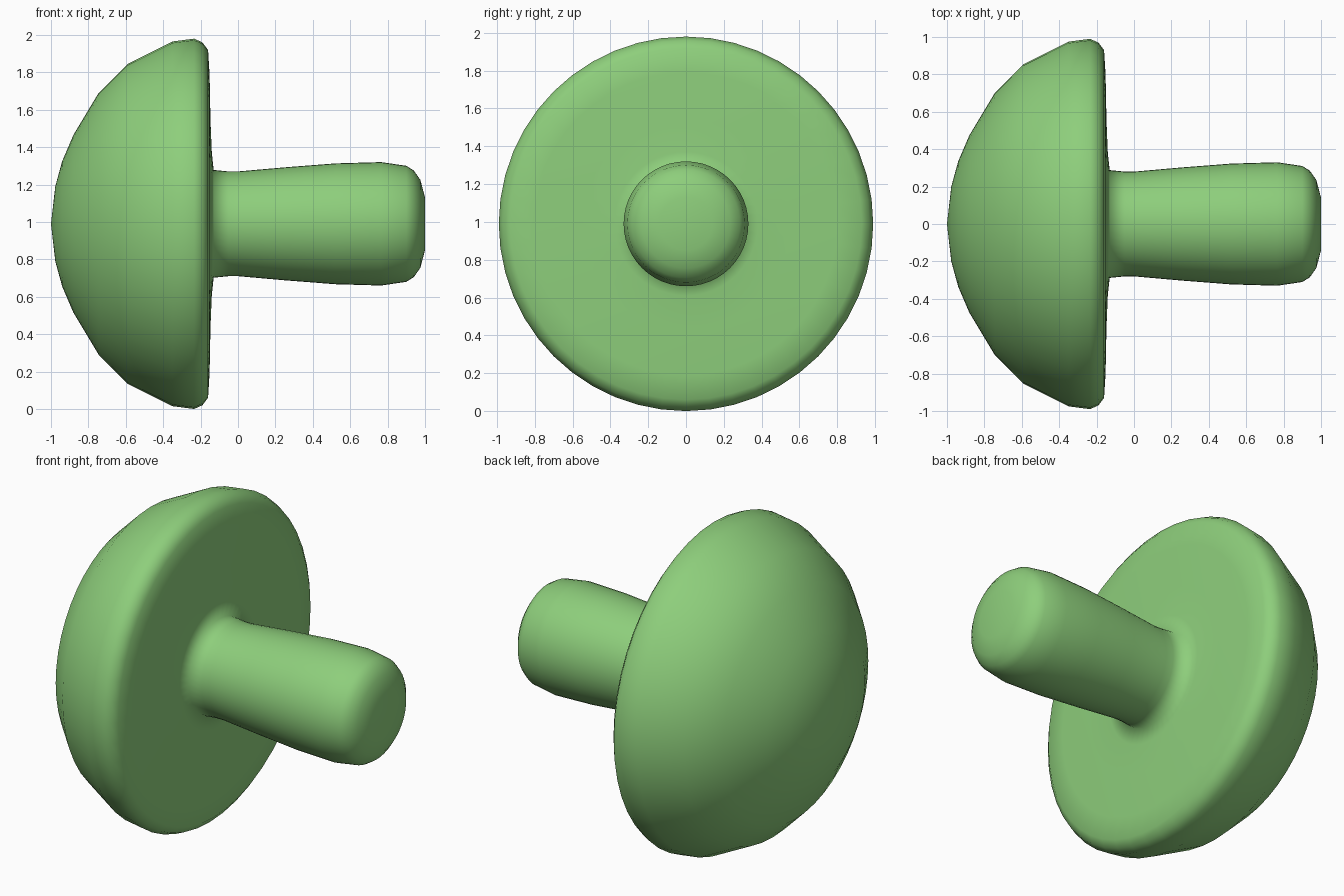
import bpy, bmesh, math
from mathutils import Matrix

if "Cube" in bpy.data.objects:
    bpy.data.objects.remove(bpy.data.objects["Cube"])

SIDES = 48
CENTRE_Z = 0.99

# half profile of the domed head, rim, neck and flared stem: (x, radius)
PROFILE = [
    (-1.0, 0.0), (-0.977, 0.20), (-0.94, 0.335), (-0.88, 0.475),
    (-0.745, 0.70), (-0.59, 0.855), (-0.35, 0.975), (-0.235, 0.99),
    (-0.19, 0.97), (-0.16, 0.93), (-0.152, 0.80), (-0.147, 0.55),
    (-0.14, 0.38), (-0.13, 0.288), (-0.05, 0.28), (0.0, 0.28),
    (0.25, 0.302), (0.52, 0.323), (0.765, 0.33), (0.90, 0.31),
    (0.94, 0.285), (0.975, 0.235), (1.0, 0.14), (1.0, 0.0),
]


def lathe_x(name, profile, sides):
    """Revolve a profile around the x axis into a closed solid."""
    bm = bmesh.new()
    verts = [bm.verts.new((x, 0, r)) for x, r in profile]
    edges = [bm.edges.new(pair) for pair in zip(verts, verts[1:])]
    bmesh.ops.spin(bm, geom=verts + edges, cent=(0, 0, 0), axis=(1, 0, 0),
                   angle=math.tau, steps=sides)
    bmesh.ops.remove_doubles(bm, verts=bm.verts, dist=1e-4)
    bmesh.ops.recalc_face_normals(bm, faces=bm.faces)
    bmesh.ops.transform(bm, matrix=Matrix.Translation((0, 0, CENTRE_Z)), verts=bm.verts)
    for face in bm.faces:
        face.smooth = True
    mesh = bpy.data.meshes.new(name)
    bm.to_mesh(mesh)
    bm.free()
    obj = bpy.data.objects.new(name, mesh)
    bpy.context.collection.objects.link(obj)
    return obj


# one-piece knob with stem
knob = lathe_x("knob_with_stem", PROFILE, SIDES)
green = bpy.data.materials.new("green")
green.diffuse_color = (0.27, 0.62, 0.20, 1)
green.use_nodes = True
green.node_tree.nodes["Principled BSDF"].inputs["Base Color"].default_value = green.diffuse_color
knob.data.materials.append(green)
